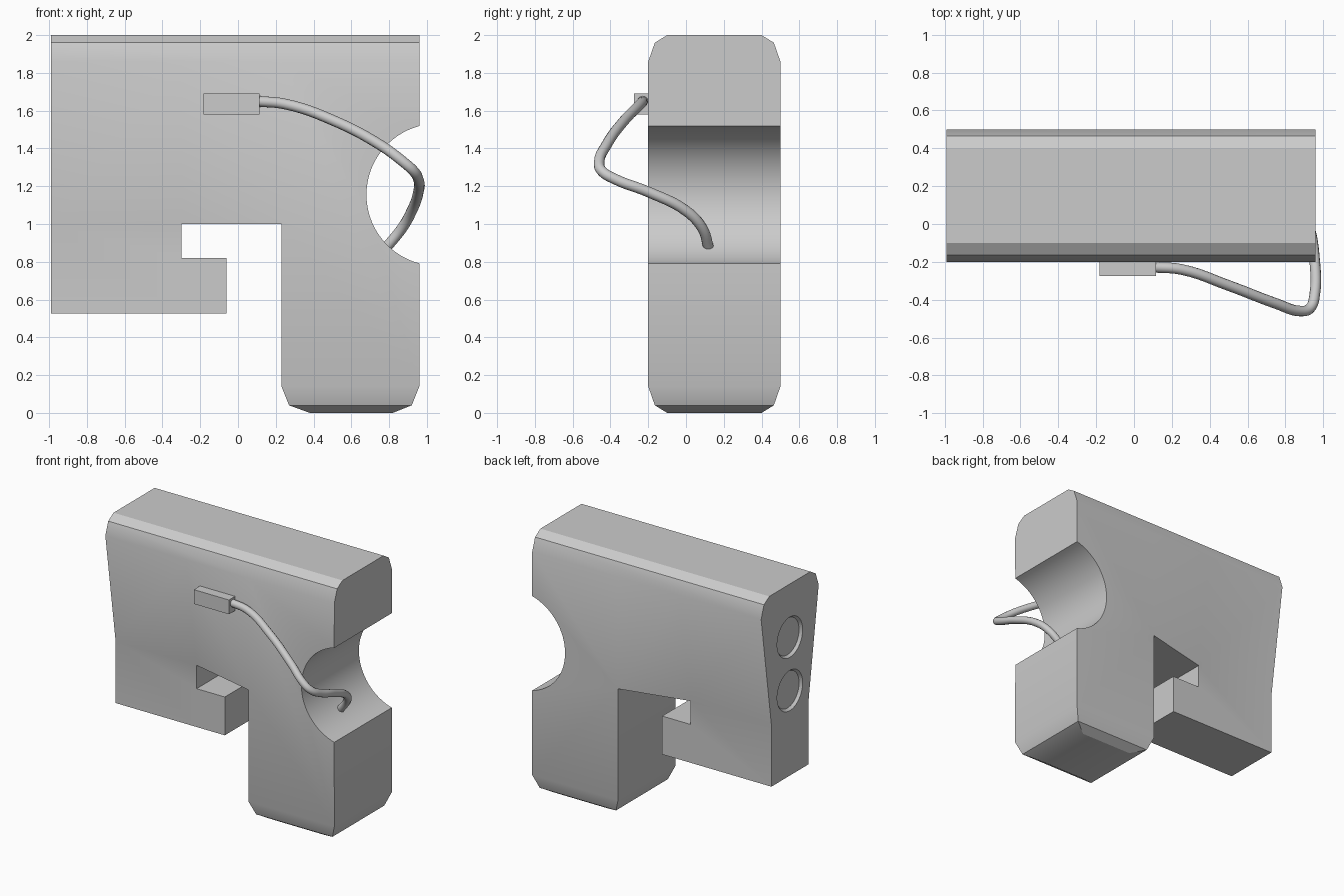
import bpy, bmesh, math
from mathutils import Matrix

if "Cube" in bpy.data.objects:
    bpy.data.objects.remove(bpy.data.objects["Cube"])

MID = 0.15          # y of the body's symmetry plane
W, C1, C2, N = 0.35, 0.315, 0.25, 0.225   # half widths: full, chamfers, narrow


def activate(ob):
    bpy.ops.object.select_all(action='DESELECT')
    ob.select_set(True)
    bpy.context.view_layer.objects.active = ob


def add_object(name, bm):
    bmesh.ops.recalc_face_normals(bm, faces=bm.faces)
    me = bpy.data.meshes.new(name)
    bm.to_mesh(me)
    bm.free()
    ob = bpy.data.objects.new(name, me)
    bpy.context.collection.objects.link(ob)
    return ob


def thick_panels(name, cells):
    """Mirror x/z panels with per-point half width and close the rim."""
    bm = bmesh.new()
    front, back = {}, {}

    def pair(p):
        k = (round(p[0], 4), round(p[1], 4))
        if k not in front:
            front[k] = bm.verts.new((p[0], MID - p[2], p[1]))
            back[k] = bm.verts.new((p[0], MID + p[2], p[1]))
        return k

    edges = {}
    for cell in cells:
        ks = [pair(p) for p in cell]
        bm.faces.new([front[k] for k in ks])
        bm.faces.new([back[k] for k in reversed(ks)])
        for a, b in zip(ks, ks[1:] + ks[:1]):
            edges[(a, b)] = True
    for a, b in edges:
        if (b, a) not in edges:
            bm.faces.new([front[b], front[a], back[a], back[b]])
    return add_object(name, bm)


# rear notch arc, from its lower to its upper end
R, cx, cz = 0.376, 1.056, 1.155
a = math.asin(0.3635 / R)
arc = [(cx - R * math.cos(t), cz + R * math.sin(t), W)
       for t in [-a + 2 * a * i / 32 for i in range(33)]]

# body: slide, hooked front block and grip
L, H, G, B = -0.99, -0.30, 0.23, 0.96
cells = [
    [(L, .525, N), (H, .525, N), (H, .82, N), (H, 1, N), (L, 1, N)],
    [(H, .525, N), (-.06, .525, N), (-.06, .82, N), (H, .82, N)],
    [(L, 1, N), (H, 1, N), (H, 1.86, W), (L, 1.86, W)],
    [(H, 1, N), (G, 1, W), (H, 1.86, W)],
    [(G, 1, W), (G, 1.86, W), (H, 1.86, W)],
    [(G, .14, W), (B, .14, W)] + arc + [(B, 1.86, W), (G, 1.86, W), (G, 1, W)],
    [(L, 1.86, W), (H, 1.86, W), (G, 1.86, W), (B, 1.86, W), (B, 1.96, C1), (L, 1.96, C1)],
    [(L, 1.96, C1), (B, 1.96, C1), (B, 2, C2), (L, 2, C2)],
    [(.27, .04, C1), (.92, .04, C1), (B, .14, W), (G, .14, W)],
    [(.38, 0, C2), (.82, 0, C2), (.92, .04, C1), (.27, .04, C1)],
]
body = thick_panels("body", cells)

# two shallow round ports in the front end
for z in (1.59, 1.18):
    bm = bmesh.new()
    bmesh.ops.create_cone(bm, cap_ends=True, segments=48, radius1=0.17, radius2=0.14, depth=0.04,
                          matrix=Matrix.Translation((-0.99, MID, z)) @ Matrix.Rotation(math.pi / 2, 4, 'Y'))
    cutter = add_object("port_cutter", bm)
    cutter.hide_render = True
    mod = body.modifiers.new("port", 'BOOLEAN')
    mod.operation = 'DIFFERENCE'
    mod.solver = 'EXACT'
    mod.object = cutter
    activate(body)
    bpy.ops.object.modifier_apply(modifier=mod.name)
    bpy.data.objects.remove(cutter)
activate(body)
bpy.ops.object.shade_smooth_by_angle(angle=math.radians(30))

# side connector box
bm = bmesh.new()
bmesh.ops.create_cube(bm, size=1, matrix=Matrix.Translation((-.034, -.232, 1.635))
                      @ Matrix.Diagonal((.298, .085, .11, 1)))
add_object("connector_box", bm)

# cable from the box round to the rear notch
path = [(.10, -.228, 1.65), (.25, -.24, 1.635), (.5, -.325, 1.55), (.75, -.42, 1.42),
        (.88, -.46, 1.325), (.93, -.445, 1.28), (.955, -.37, 1.235), (.955, -.2, 1.17),
        (.92, 0, 1.07), (.87, .085, .98), (.785, .12, .875)]
cu = bpy.data.curves.new("cable", 'CURVE')
cu.dimensions = '3D'
cu.bevel_depth = 0.028
cu.bevel_resolution = 4
cu.use_fill_caps = True
sp = cu.splines.new('BEZIER')
sp.bezier_points.add(len(path) - 1)
for bp, p in zip(sp.bezier_points, path):
    bp.co = p
    bp.handle_left_type = bp.handle_right_type = 'AUTO'
sp.resolution_u = 6
sp.use_smooth = True
cable = bpy.data.objects.new("cable", cu)
bpy.context.collection.objects.link(cable)
